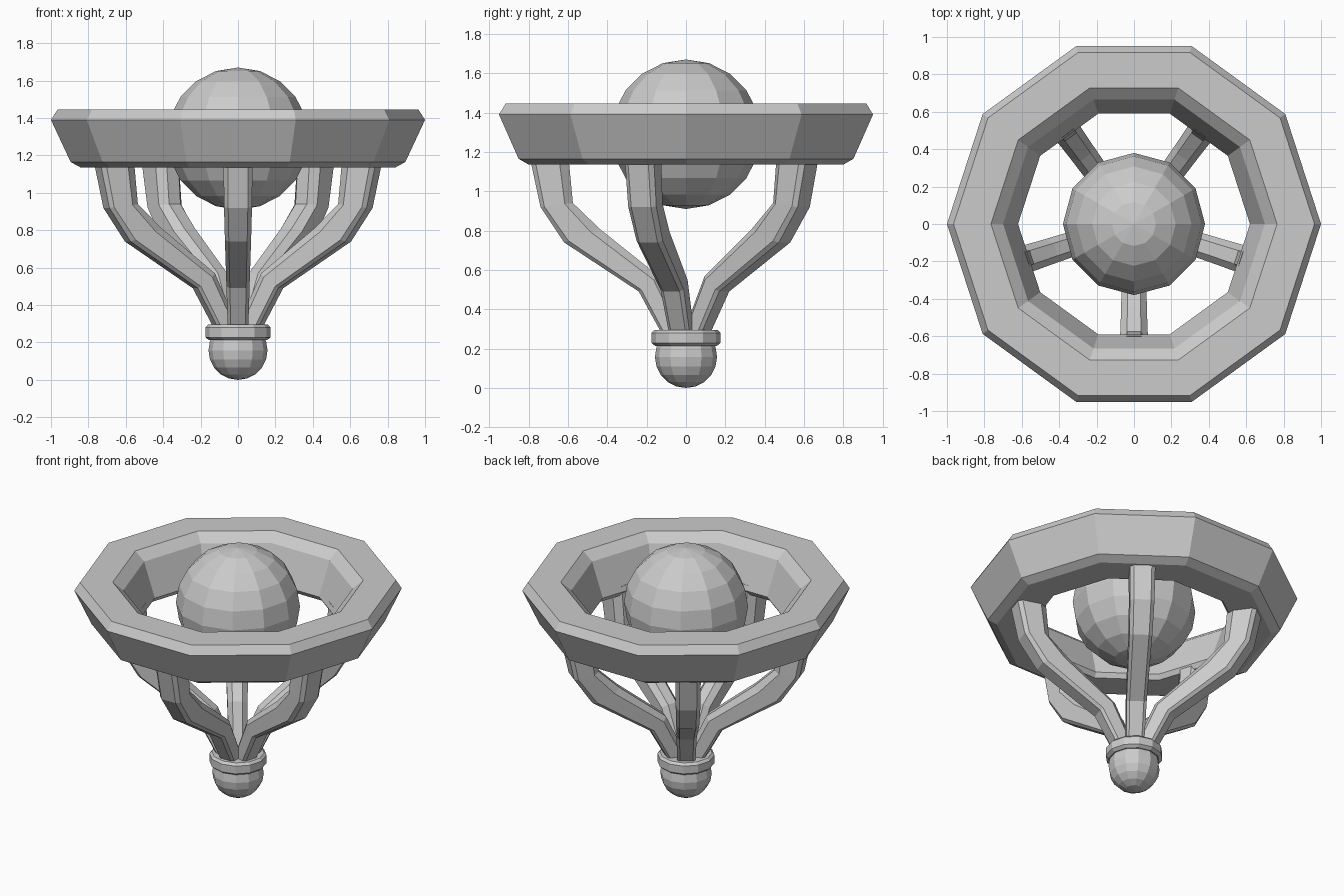
import bpy, bmesh
from math import cos, sin, pi, radians

if "Cube" in bpy.data.objects:
    bpy.data.objects.remove(bpy.data.objects["Cube"])


def finish(name, bm):
    bmesh.ops.recalc_face_normals(bm, faces=bm.faces[:])
    mesh = bpy.data.meshes.new(name)
    bm.to_mesh(mesh)
    bm.free()
    obj = bpy.data.objects.new(name, mesh)
    bpy.context.collection.objects.link(obj)
    return obj


def loft(name, loops, closed=False):
    """Join matching loops of points into flat-faced strips, capping open ends."""
    bm = bmesh.new()
    rows = [[bm.verts.new(p) for p in loop] for loop in loops]
    n = len(rows[0])
    pairs = list(zip(rows, rows[1:]))
    if closed:
        pairs.append((rows[-1], rows[0]))
    else:
        bm.faces.new(rows[0])
        bm.faces.new(rows[-1])
    for a, b in pairs:
        for i in range(n):
            j = (i + 1) % n
            bm.faces.new((a[i], a[j], b[j], b[i]))
    return finish(name, bm)


def lathe(name, profile, sides, closed=False):
    loops = [[(r * cos(2 * pi * i / sides), r * sin(2 * pi * i / sides), z)
              for i in range(sides)] for r, z in profile]
    return loft(name, loops, closed)


def ball(name, radius, z, segments, rings):
    bm = bmesh.new()
    bmesh.ops.create_uvsphere(bm, u_segments=segments, v_segments=rings, radius=radius)
    bmesh.ops.translate(bm, verts=bm.verts[:], vec=(0, 0, z))
    return finish(name, bm)


# Ten-sided rim with sloping walls and chamfered edges
lathe("rim", [(1.0, 1.39), (0.965, 1.445), (0.765, 1.445), (0.70, 1.39),
              (0.62, 1.165), (0.64, 1.135), (0.84, 1.135), (0.895, 1.165)],
      10, closed=True)

# Orb in the middle, bottom finial and its collar
ball("orb", 0.38, 1.29, 12, 10)
ball("finial", 0.158, 0.158, 12, 10)
lathe("collar", [(0.155, 0.212), (0.175, 0.228), (0.175, 0.28), (0.16, 0.295)], 12)

# Curved ribs: outer r, outer z, inner r, inner z, half width
sections = [(0.80, 1.20, 0.60, 1.20, 0.078),
            (0.74, 0.92, 0.575, 0.94, 0.075),
            (0.62, 0.74, 0.44, 0.81, 0.070),
            (0.24, 0.49, 0.14, 0.57, 0.062),
            (0.12, 0.27, 0.0, 0.27, 0.055)]
# Chamfered cross-section: fraction of depth from outside, fraction of half width
shape = [(0, -0.7), (0, 0.7), (0.12, 1), (0.75, 1),
         (1, 0.5), (1, -0.5), (0.75, -1), (0.12, -1)]
for k in range(5):
    a = radians(-90 + 72 * k)
    loops = []
    for ro, zo, ri, zi, w in sections:
        loop = []
        for d, s in shape:
            r, z, t = ro + (ri - ro) * d, zo + (zi - zo) * d, s * w
            loop.append((r * cos(a) - t * sin(a), r * sin(a) + t * cos(a), z))
        loops.append(loop)
    loft(f"rib_{k + 1}", loops)
